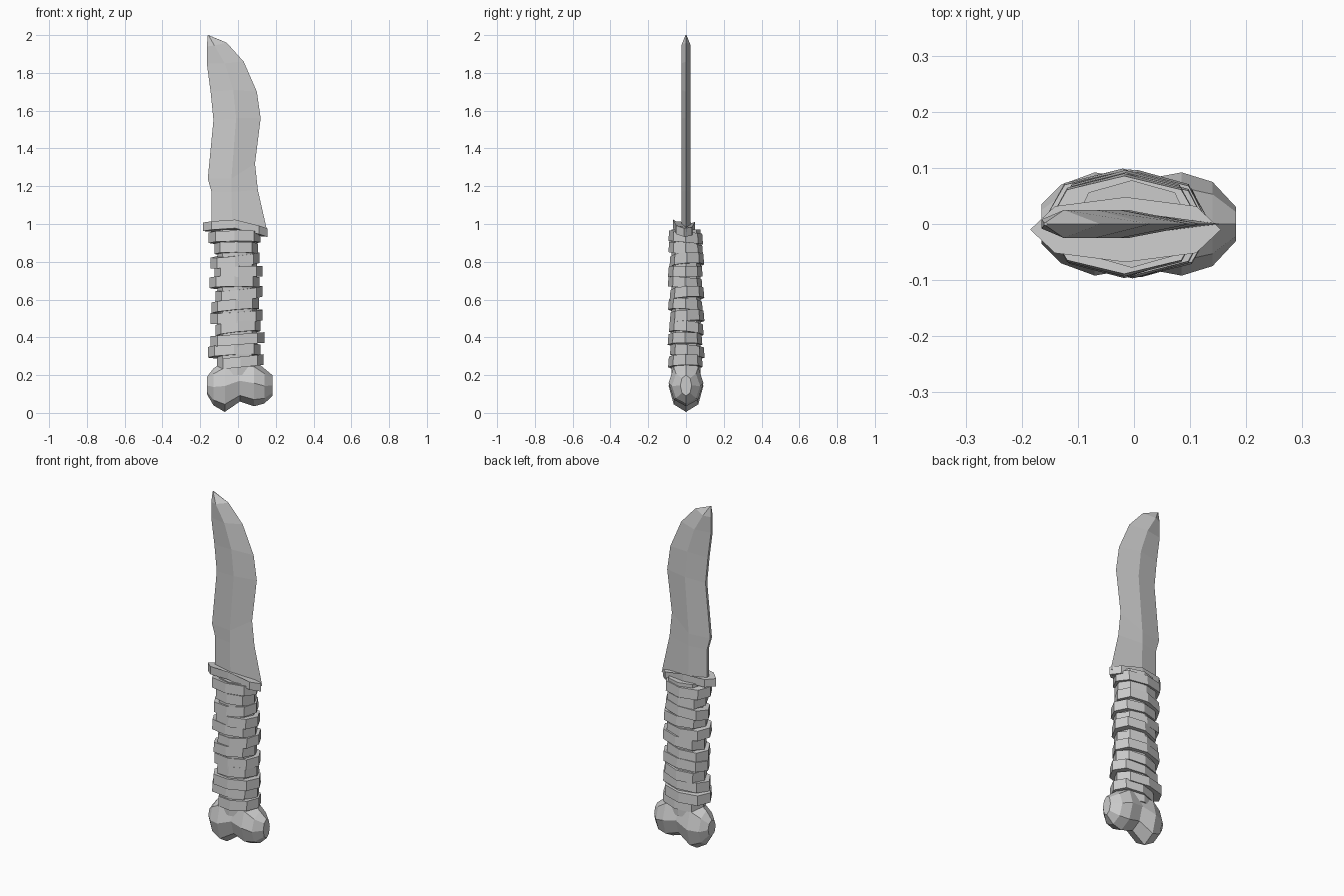
import bpy, bmesh, math, random

random.seed(4)
if "Cube" in bpy.data.objects:
    bpy.data.objects.remove(bpy.data.objects["Cube"], do_unlink=True)

grey = bpy.data.materials.new("plain_grey")
grey.use_nodes = True
grey.diffuse_color = (0.6, 0.6, 0.6, 1)
grey.node_tree.nodes["Principled BSDF"].inputs["Base Color"].default_value = (0.6, 0.6, 0.6, 1)


def loft(name, rings):
    """Skin a stack of equal-length rings and cap both ends."""
    bm = bmesh.new()
    loops = [[bm.verts.new(p) for p in ring] for ring in rings]
    n = len(loops[0])
    for a, b in zip(loops, loops[1:]):
        for i in range(n):
            j = (i + 1) % n
            bm.faces.new((a[i], a[j], b[j], b[i]))
    bm.faces.new(loops[0][::-1])
    bm.faces.new(loops[-1])
    bmesh.ops.remove_doubles(bm, verts=bm.verts, dist=0.0005)
    bmesh.ops.recalc_face_normals(bm, faces=bm.faces)
    mesh = bpy.data.meshes.new(name)
    bm.to_mesh(mesh)
    bm.free()
    mesh.materials.append(grey)
    obj = bpy.data.objects.new(name, mesh)
    bpy.context.collection.objects.link(obj)
    return obj


def grip_ring(left, right, depth, z, tilt_x=0, tilt_y=0, shift=0, peak=0):
    """Pointed eight-sided outline around the grip."""
    mid, half = (left + right) / 2, (right - left) / 2
    outline = [(1, 0), (0.74, 0.72), (0, 1), (-0.74, 0.72),
               (-1, 0), (-0.74, -0.72), (0, -1), (0.74, -0.72)]
    ring = []
    for u, v in outline:
        x, y = mid + u * half, v * depth + shift
        ring.append((x, y, z + tilt_x * x + tilt_y * y + peak * (1 - abs(u))))
    return ring


# Blade: spine, ridge and cutting edge at each station (x, z pairs)
stations = [
    ((-0.14, 0.94), (-0.03, 0.94), (0.155, 0.96)),
    ((-0.14, 1.17), (-0.035, 1.17), (0.105, 1.18)),
    ((-0.16, 1.24), (-0.035, 1.24), (0.09, 1.32)),
    ((-0.13, 1.55), (-0.01, 1.56), (0.12, 1.56)),
    ((-0.145, 1.70), (-0.025, 1.71), (0.10, 1.70)),
    ((-0.165, 1.85), (-0.07, 1.85), (0.03, 1.86)),
    ((-0.165, 1.94), (-0.125, 1.945), (-0.06, 1.96)),
    ((-0.16, 2.0), (-0.157, 2.0), (-0.154, 1.998)),
]
blade = []
for k, (s, r, e) in enumerate(stations):
    last = k == len(stations) - 1
    back, thick = (0.002, 0.003) if last else (0.008, 0.025)
    blade.append([(s[0], -back, s[1]), (r[0], -thick, r[1]), (e[0], 0, e[1]),
                  (r[0], thick, r[1]), (s[0], back, s[1])])
loft("blade", blade)

# Guard: slanted band under the blade
loft("guard", [grip_ring(-0.185, 0.155, 0.058, z, -0.09, -0.1, -0.01, 0.025)
               for z in (0.945, 0.99)])

# Bone shaft inside the wrapping
loft("grip_core", [grip_ring(-0.108, 0.1, 0.078, z) for z in (0.2, 0.6, 0.97)])

# Wrapping: uneven tilted bands, top to bottom (left, right)
bands = [(-0.155, 0.12), (-0.125, 0.105), (-0.145, 0.115), (-0.125, 0.13),
         (-0.15, 0.115), (-0.12, 0.13), (-0.14, 0.11), (-0.145, 0.13),
         (-0.12, 0.12), (-0.145, 0.14), (-0.16, 0.12), (-0.11, 0.135)]
for k, (left, right) in enumerate(bands):
    z = 0.93 - 0.06 * k
    tx, ty = random.uniform(-0.02, 0.12), random.uniform(-0.12, 0.12)
    shift = random.uniform(-0.008, 0.008)
    loft(f"wrap_band_{k + 1}",
         [grip_ring(left, right, 0.09 * w, z + dz, tx, ty, shift)
          for dz, w in ((-0.029, 1.02), (0.027, 0.97))])

# Pommel: two-lobed bone end, sections along x (x, bottom, top, half depth)
sections = [(-0.165, 0.10, 0.19, 0.035), (-0.13, 0.04, 0.235, 0.07),
            (-0.07, 0.005, 0.28, 0.092), (0.01, 0.06, 0.28, 0.078),
            (0.085, 0.035, 0.28, 0.092), (0.14, 0.05, 0.235, 0.075),
            (0.182, 0.09, 0.2, 0.03)]
pommel = []
for x, low, high, depth in sections:
    mid, half = (low + high) / 2, (high - low) / 2
    pommel.append([(x, depth * math.cos(i * math.pi / 4),
                    mid + half * math.sin(i * math.pi / 4)) for i in range(8)])
loft("bone_pommel", pommel)
